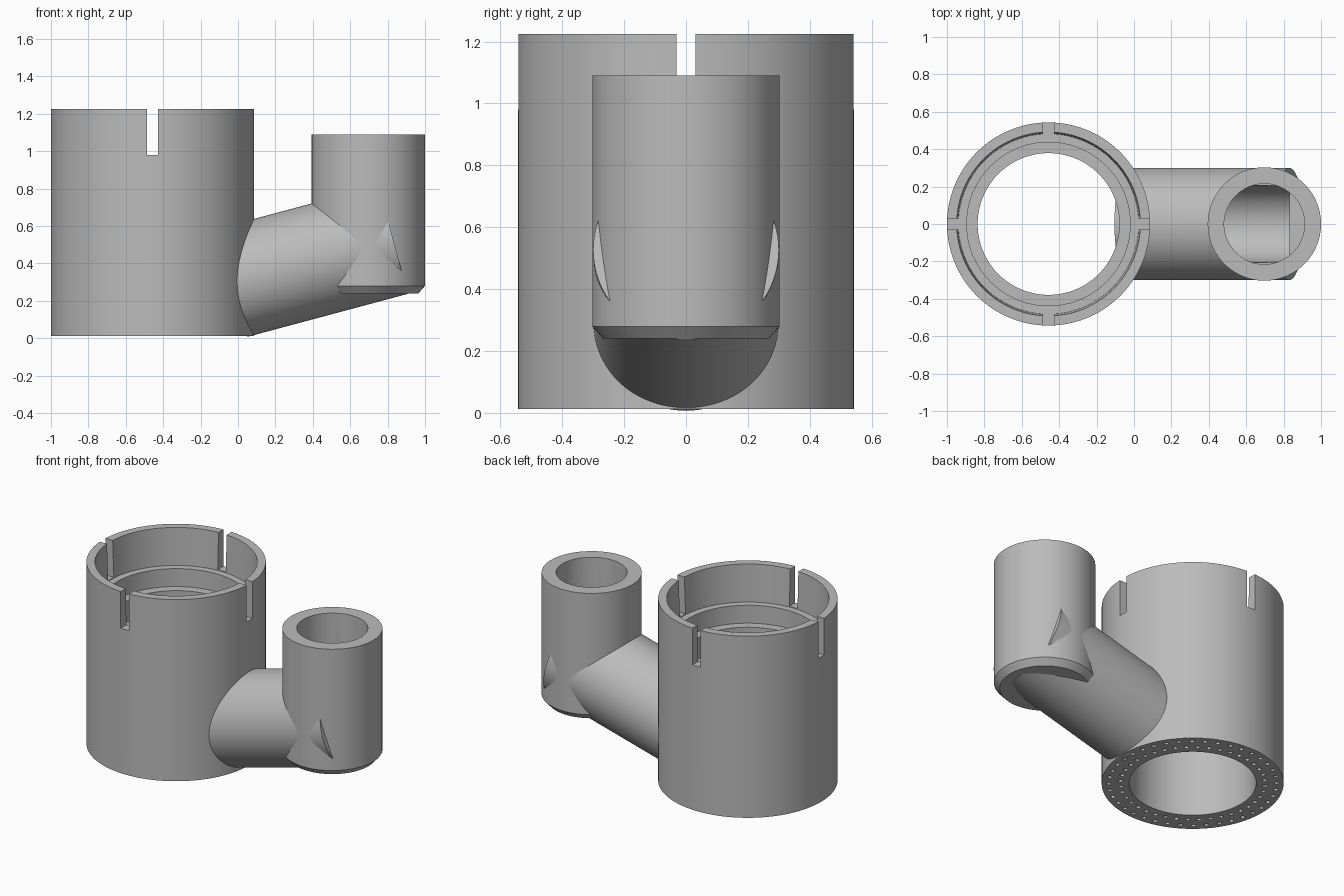
import bpy, bmesh, math
from mathutils import Vector, Matrix

old = bpy.data.objects.get("Cube")
if old:
    bpy.data.objects.remove(old)

grey = bpy.data.materials.new("plain grey")
grey.use_nodes = True
colour = (0.5, 0.5, 0.5, 1)
grey.diffuse_color = colour
grey.node_tree.nodes["Principled BSDF"].inputs["Base Color"].default_value = colour

SIDES = 96
BODY_X, UPRIGHT_X = -0.457, 0.697
TILT = math.radians(15)


def finish(name, bm):
    bmesh.ops.recalc_face_normals(bm, faces=bm.faces)
    mesh = bpy.data.meshes.new(name)
    bm.to_mesh(mesh)
    bm.free()
    mesh.materials.append(grey)
    obj = bpy.data.objects.new(name, mesh)
    bpy.context.collection.objects.link(obj)
    return obj


def lathe(name, profile, x):
    """Spin a closed (radius, height) outline around a vertical axis at x."""
    bm = bmesh.new()
    verts = [bm.verts.new((x + r, 0, z)) for r, z in profile]
    edges = [bm.edges.new((v, verts[i - 1])) for i, v in enumerate(verts)]
    bmesh.ops.spin(bm, geom=verts + edges, cent=(x, 0, 0), axis=(0, 0, 1),
                   angle=math.tau, steps=SIDES)
    bmesh.ops.remove_doubles(bm, verts=bm.verts, dist=1e-5)
    return finish(name, bm)


def add_rod(bm, start, end, radius, sides=SIDES):
    start, end = Vector(start), Vector(end)
    axis = end - start
    turn = axis.to_track_quat("Z", "Y").to_matrix().to_4x4()
    bmesh.ops.create_cone(bm, cap_ends=True, segments=sides, radius1=radius,
                          radius2=radius, depth=axis.length,
                          matrix=Matrix.Translation((start + end) / 2) @ turn)


def rod(name, start, end, radius):
    bm = bmesh.new()
    add_rod(bm, start, end, radius)
    return finish(name, bm)


def cut(obj, *cutters):
    for cutter in cutters:
        mod = obj.modifiers.new("cut", "BOOLEAN")
        mod.operation, mod.solver, mod.object = "DIFFERENCE", "EXACT", cutter
        bpy.context.view_layer.objects.active = obj
        bpy.ops.object.modifier_apply(modifier=mod.name)


def on_axis(x):
    """Point on the sloping axis of the branch pipe."""
    return (x, 0, 0.302 + math.tan(TILT) * (x + 0.027) - 0.005)


# Wide stepped sleeve
body = lathe("main_sleeve", [
    (0.543, 0.012), (0.543, 1.225), (0.491, 1.225), (0.482, 0.975),
    (0.437, 0.975), (0.437, 0.855), (0.379, 0.855), (0.379, 0.012)], BODY_X)

# Narrow upright socket with a chamfered base
upright = lathe("upright_socket", [
    (0, 0.24), (0.268, 0.24), (0.303, 0.28), (0.303, 1.09), (0, 1.09)], UPRIGHT_X)

# Sloping pipe joining the two
branch = rod("branch_pipe", on_axis(-0.027), on_axis(0.83), 0.3)

# Bores of the branch and the socket
branch_bore = rod("branch_bore", on_axis(0.0), on_axis(0.822), 0.205)
upright_bore = rod("upright_bore", (UPRIGHT_X, 0, 0.49), (UPRIGHT_X, 0, 1.3), 0.215)

# Four slots in the sleeve rim
slots = []
for size in ((1.2, 0.06), (0.06, 1.2)):
    bm = bmesh.new()
    bmesh.ops.create_cube(bm, size=1, matrix=Matrix.Translation((BODY_X, 0, 1.18))
                          @ Matrix.Diagonal((*size, 0.4, 1)))
    slots.append(finish("rim_slot", bm))

# Two rings of small holes in the sleeve base
bm = bmesh.new()
count = 40
for ring, radius in enumerate((0.432, 0.502)):
    for i in range(count):
        a = math.tau * (i + ring / 2) / count
        x, y = BODY_X + radius * math.cos(a), radius * math.sin(a)
        add_rod(bm, (x, y, -0.05), (x, y, 0.08), 0.014, 12)
holes = finish("base_holes", bm)

cut(body, *slots, holes)
cut(upright, branch_bore, upright_bore)
cut(branch, branch_bore, upright_bore)
for helper in (branch_bore, upright_bore, holes, *slots):
    bpy.data.objects.remove(helper)

# Smooth the round walls and keep the rims crisp
for obj in bpy.context.selected_objects:
    obj.select_set(False)
for obj in (body, upright, branch):
    obj.select_set(True)
bpy.context.view_layer.objects.active = body
bpy.ops.object.shade_smooth_by_angle(angle=math.radians(30))
